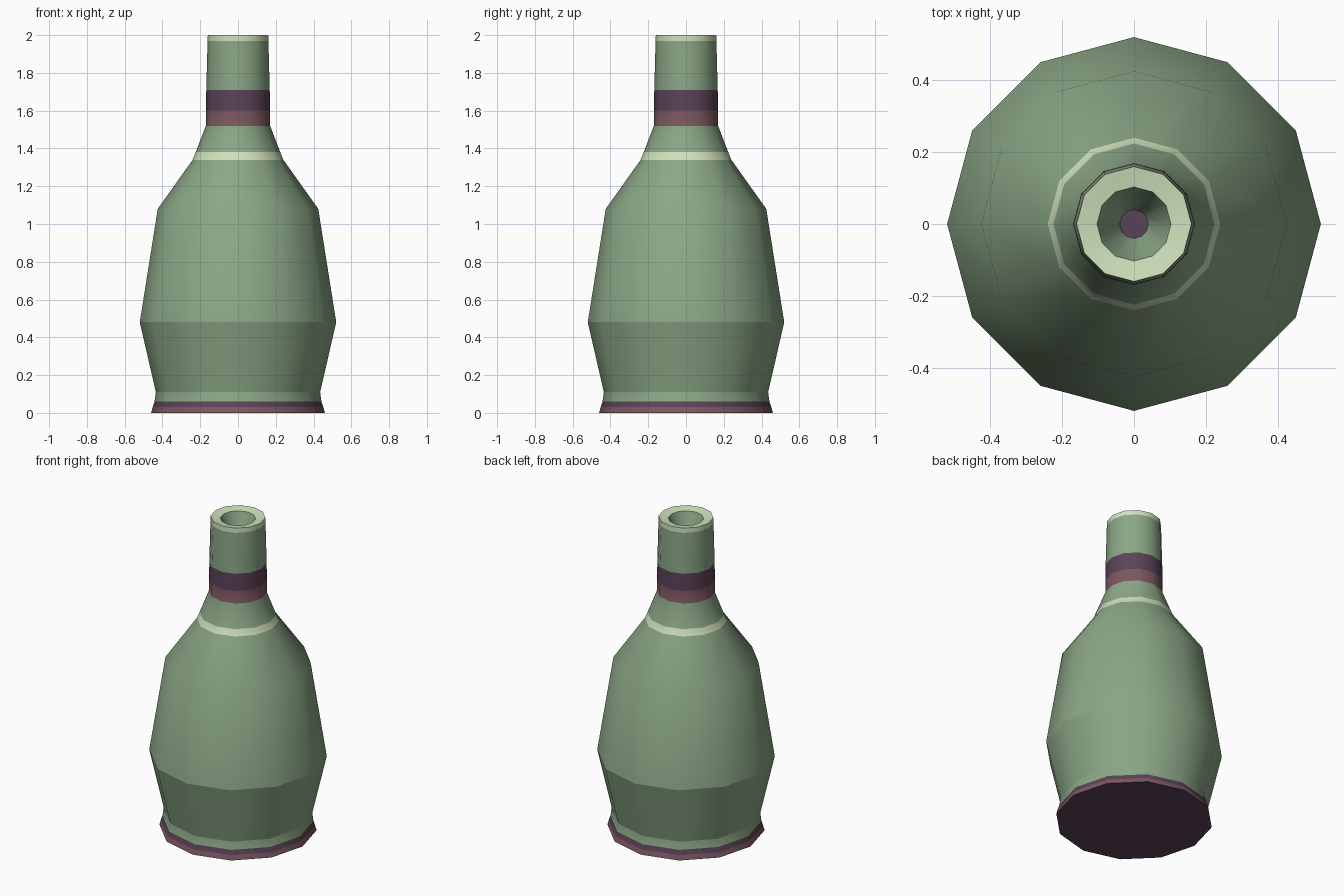
import bpy, bmesh, math

if "Cube" in bpy.data.objects:
    bpy.data.objects.remove(bpy.data.objects["Cube"])

SIDES = 12


def srgb(r, g, b):
    lin = lambda c: ((c / 255 + 0.055) / 1.055) ** 2.4
    return (lin(r), lin(g), lin(b), 1)


def material(name, rgb):
    m = bpy.data.materials.new(name)
    m.diffuse_color = srgb(*rgb)
    m.use_nodes = True
    m.node_tree.nodes["Principled BSDF"].inputs["Base Color"].default_value = m.diffuse_color
    return m


GREEN, LIGHT, PURPLE, MAUVE = range(4)
mats = [material("bottle green", (139, 167, 134)),
        material("pale green", (207, 225, 187)),
        material("dark purple", (90, 67, 89)),
        material("mauve", (125, 87, 97))]

# Profile from base to rim and down the mouth:
# radius, height, colour of the band above, sharp ring
profile = [
    (0.46, 0.00, MAUVE, True),
    (0.452, 0.03, PURPLE, False),
    (0.442, 0.06, GREEN, False),
    (0.435, 0.11, GREEN, True),
    (0.52, 0.48, GREEN, True),
    (0.425, 1.08, GREEN, False),
    (0.24, 1.34, LIGHT, False),
    (0.224, 1.38, GREEN, False),
    (0.17, 1.52, MAUVE, False),
    (0.169, 1.60, PURPLE, False),
    (0.168, 1.71, GREEN, False),
    (0.161, 1.97, LIGHT, False),
    (0.16, 2.00, LIGHT, True),
    (0.103, 1.99, GREEN, True),
    (0.04, 1.82, PURPLE, False),
]

# Bottle: lathe the profile
bm = bmesh.new()
rings = []
for r, z, _, _ in profile:
    rings.append([bm.verts.new((r * math.cos(2 * math.pi * i / SIDES),
                                r * math.sin(2 * math.pi * i / SIDES), z))
                  for i in range(SIDES)])
for k in range(len(rings) - 1):
    lo, hi = rings[k], rings[k + 1]
    for i in range(SIDES):
        j = (i + 1) % SIDES
        f = bm.faces.new((lo[i], lo[j], hi[j], hi[i]))
        f.material_index = profile[k][2]
        f.smooth = True

# Base underside and floor of the mouth
bm.faces.new(rings[0][::-1]).material_index = PURPLE
bm.faces.new(rings[-1]).material_index = PURPLE

# Sharp creases
for ring, p in zip(rings, profile):
    if p[3]:
        for i in range(SIDES):
            bm.edges.get((ring[i], ring[(i + 1) % SIDES])).smooth = False

mesh = bpy.data.meshes.new("bottle")
bm.to_mesh(mesh)
bm.free()
for m in mats:
    mesh.materials.append(m)
bpy.context.collection.objects.link(bpy.data.objects.new("bottle", mesh))
